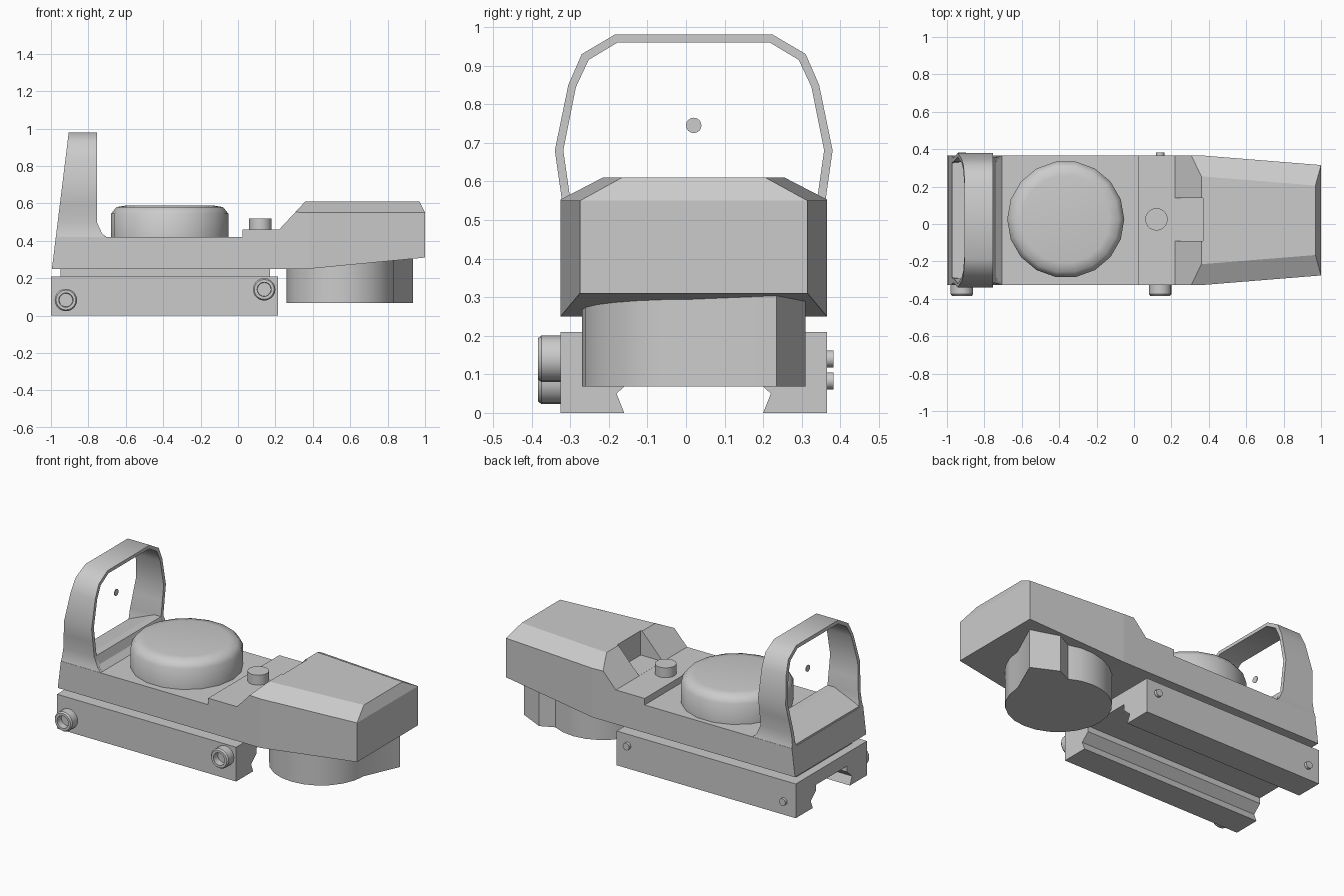
import bpy, bmesh
from math import sin, cos, pi, radians
from mathutils import Vector

if "Cube" in bpy.data.objects:
    bpy.data.objects.remove(bpy.data.objects["Cube"])

CY = 0.02  # symmetry plane of the sight


def finish(name, bm, smooth=None):
    bmesh.ops.remove_doubles(bm, verts=bm.verts, dist=1e-5)
    bmesh.ops.recalc_face_normals(bm, faces=bm.faces)
    me = bpy.data.meshes.new(name)
    bm.to_mesh(me)
    bm.free()
    ob = bpy.data.objects.new(name, me)
    bpy.context.collection.objects.link(ob)
    if smooth:
        bpy.ops.object.select_all(action='DESELECT')
        ob.select_set(True)
        bpy.context.view_layer.objects.active = ob
        bpy.ops.object.shade_smooth_by_angle(angle=radians(smooth))
    return ob


def prism_bm(pts, axis, a, b):
    """Extrude a 2D outline along an axis from a to b."""
    put = {'X': lambda p, t: (t, p[0], p[1]),
           'Y': lambda p, t: (p[0], t, p[1]),
           'Z': lambda p, t: (p[0], p[1], t)}[axis]
    bm = bmesh.new()
    lo = [bm.verts.new(put(p, a)) for p in pts]
    hi = [bm.verts.new(put(p, b)) for p in pts]
    bm.faces.new(lo)
    bm.faces.new(hi)
    n = len(pts)
    for i in range(n):
        j = (i + 1) % n
        bm.faces.new((lo[i], lo[j], hi[j], hi[i]))
    return bm


def prism(name, pts, axis, a, b, smooth=None):
    return finish(name, prism_bm(pts, axis, a, b), smooth)


def lathe(name, prof, centre, axis, sides, smooth=35):
    """Revolve (radius, height) points about an axis through centre."""
    bm = bmesh.new()
    c = Vector(centre)
    rings = []
    for r, h in prof:
        ring = []
        for i in range(sides):
            u, v = r * cos(2 * pi * i / sides), r * sin(2 * pi * i / sides)
            p = {'Z': (u, v, h), 'Y': (u, h, v), 'X': (h, u, v)}[axis]
            ring.append(bm.verts.new(c + Vector(p)))
        rings.append(ring)
    for A, B in zip(rings, rings[1:]):
        for i in range(sides):
            j = (i + 1) % sides
            bm.faces.new((A[i], A[j], B[j], B[i]))
    bm.faces.new(rings[0])
    bm.faces.new(rings[-1])
    return finish(name, bm, smooth)


# Rail clamp with dovetail groove, and the neck above it
half = [(0.345, 0.21), (0.345, 0), (0.18, 0), (0.20, 0.05), (0.15, 0.095), (0.15, 0.13)]
outline = [(CY + y, z) for y, z in half] + [(CY - y, z) for y, z in reversed(half)]
prism("rail_clamp", outline, 'X', -1.0, 0.215)
prism("neck", [(-0.95, 0.205), (0.17, 0.205), (0.17, 0.255), (-0.95, 0.255)], 'Y', CY - 0.27, CY + 0.27)

# Main body: side profile, then tapered sides and chamfered head edges
side = [(-0.995, 0.25), (0.38, 0.25), (1, 0.31), (1, 0.55), (0.97, 0.61), (0.36, 0.61),
        (0.22, 0.46), (0.025, 0.46), (0.025, 0.42), (-0.974, 0.42)]
bm = prism_bm(side, 'Y', CY - 0.345, CY + 0.345)
cuts = [[(0.3801, 0.345, 0.2), (1, 0.295, 0.2), (1, 0.295, 0.6)],
        [(0.38, 0.345, 0.55), (1, 0.295, 0.55), (0.36, 0.235, 0.61)]]
for s in (-1, 1):
    for cut in cuts:
        a, b, c = [Vector((x, CY + s * y, z)) for x, y, z in cut]
        n = (b - a).cross(c - a).normalized()
        if n.y * s < 0:
            n = -n
        bmesh.ops.bisect_plane(bm, geom=bm.verts[:] + bm.edges[:] + bm.faces[:], dist=1e-6,
                               plane_co=a, plane_no=n, clear_outer=True)
        bmesh.ops.remove_doubles(bm, verts=bm.verts, dist=1e-5)
        bmesh.ops.holes_fill(bm, edges=[e for e in bm.edges if e.is_boundary], sides=0)
body = finish("body", bm)

# Notch in the sloped front of the head
cutter = prism("notch_cutter", [(0.1, 0.4605), (0.37, 0.4605), (0.37, 0.8), (0.1, 0.8)], 'Y', -0.09, 0.14)
cutter.hide_render = True
mod = body.modifiers.new("notch", 'BOOLEAN')
mod.operation = 'DIFFERENCE'
mod.solver = 'EXACT'
mod.object = cutter
bpy.context.view_layer.update()
body.data = bpy.data.meshes.new_from_object(body.evaluated_get(bpy.context.evaluated_depsgraph_get()))
body.modifiers.clear()
bpy.data.objects.remove(cutter)

# Lens hood: thin arch with slanted rear and flared foot
outer = [(0.345, 0.415), (0.338, 0.44), (0.335, 0.50), (0.347, 0.59), (0.36, 0.68),
         (0.325, 0.85), (0.29, 0.93), (0.205, 0.98)]
inner = [(0.30, 0.415), (0.31, 0.44), (0.312, 0.50), (0.325, 0.59), (0.338, 0.68),
         (0.305, 0.845), (0.272, 0.915), (0.197, 0.96)]


def rear_x(z):
    return -0.995 + 0.09 * (z - 0.25) / 0.73


def front_x(z):
    return -0.755 + (0.055 * ((0.5 - z) / 0.085) ** 2 if z < 0.5 else 0)


bm = bmesh.new()
loops = []
for pts in (outer, inner):
    arch = [(CY + y, z) for y, z in pts] + [(CY - y, z) for y, z in reversed(pts)]
    for fx in (rear_x, front_x):
        loops.append([bm.verts.new((fx(z), y, z)) for y, z in arch])
orr, of, ir, inf = loops
for A, B in ((orr, of), (of, inf), (inf, ir), (ir, orr)):
    for i in range(len(A) - 1):
        bm.faces.new((A[i], A[i + 1], B[i + 1], B[i]))
for i in (0, -1):
    bm.faces.new((orr[i], of[i], inf[i], ir[i]))
finish("lens_hood", bm, 40)

# Sloped sill inside the hood and the aiming dot
prism("hood_sill", [(-0.973, 0.41), (-0.972, 0.43), (-0.80, 0.50), (-0.755, 0.50),
                    (-0.737, 0.45), (-0.70, 0.415)], 'Y', CY - 0.325, CY + 0.325)
lathe("aiming_dot", [(0.02, -0.002), (0.02, 0.002)], (-0.84, CY, 0.745), 'X', 16)

# Large dial and small button on top
lathe("top_dial", [(0.313, 0.41), (0.313, 0.545), (0.285, 0.58), (0.235, 0.588)],
      (-0.365, 0.025, 0), 'Z', 18, 50)
lathe("button", [(0.06, 0.45), (0.06, 0.52)], (0.12, 0.025, 0), 'Z', 20)

# Teardrop switch housing under the head
arc = [(0.55 + 0.29 * cos(radians(a)), CY + 0.29 * sin(radians(a))) for a in range(60, 361, 15)]
prism("switch_housing", arc + [(0.935, 0.235), (0.78, 0.31)], 'Z', 0.068, 0.305, 25)

# Clamp screws: socket heads at the front, small tips at the back
for i, (x, z) in enumerate(((-0.92, 0.083), (0.14, 0.14))):
    lathe(f"screw_head_{i}", [(0.06, -0.32), (0.06, -0.375), (0.053, -0.384), (0.038, -0.384),
                              (0.036, -0.345)], (x, 0, z), 'Y', 20)
    lathe(f"screw_tip_{i}", [(0.022, 0.36), (0.022, 0.382)], (x, 0, z), 'Y', 12)
